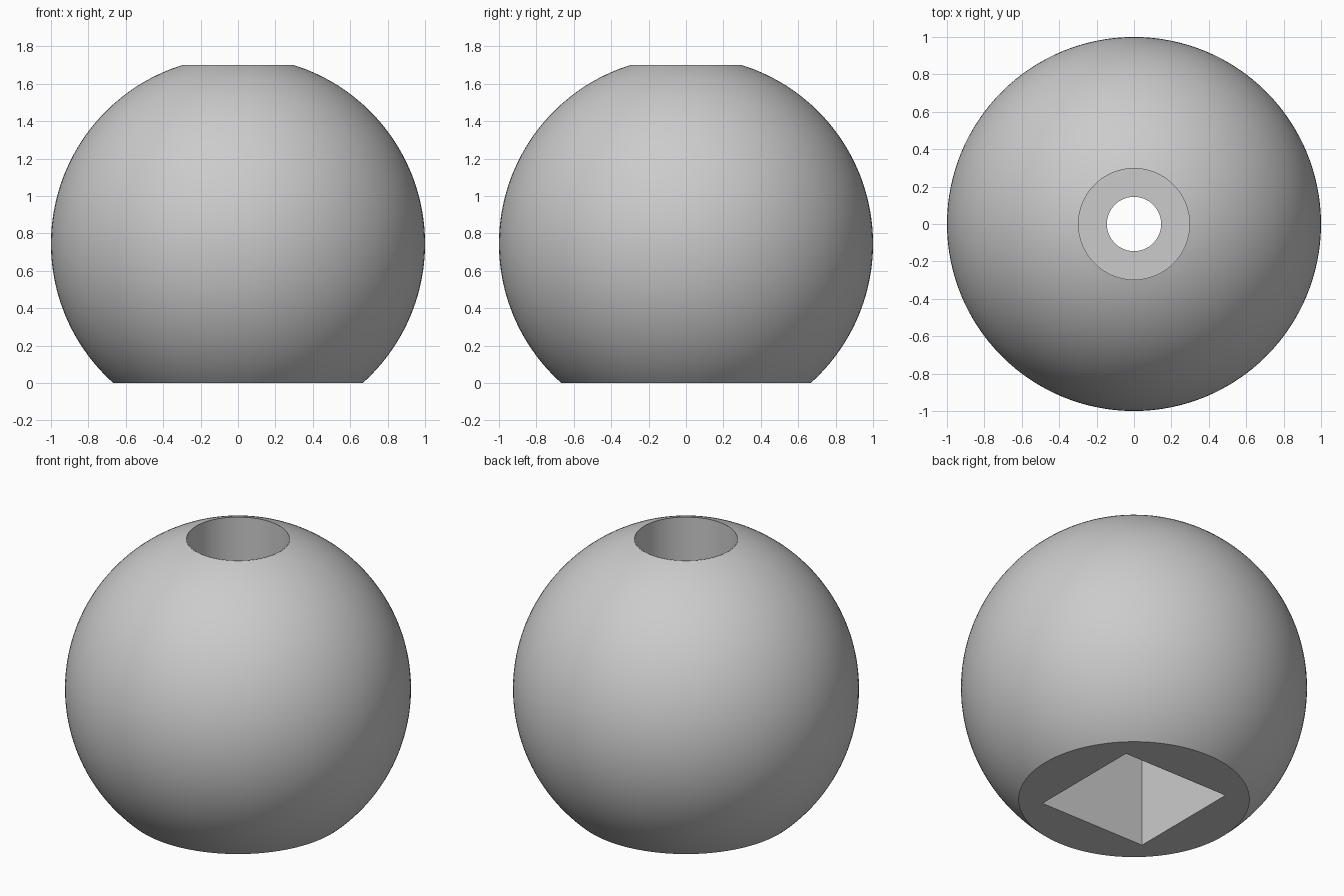
import bpy, bmesh, math
from mathutils import Vector

default = bpy.data.objects.get("Cube")
if default:
    bpy.data.objects.remove(default)

CENTRE = 0.745      # height of the ball centre, ball radius is 1
TOP = 1.70          # height of the flat top
LEDGE = 1.0         # floor of the wide round hole
POCKET_TOP = 0.75   # roof of the square pocket
BORE, COUNTERBORE, POCKET = 0.145, 0.30, 0.75
SEGMENTS, ARC_STEPS = 128, 64

grey = bpy.data.materials.new("light grey")
grey.use_nodes = True
colour = (0.6, 0.6, 0.6, 1)
grey.diffuse_color = colour
grey.node_tree.nodes["Principled BSDF"].inputs["Base Color"].default_value = colour


def add_object(name, bm):
    mesh = bpy.data.meshes.new(name)
    bm.to_mesh(mesh)
    bm.free()
    mesh.materials.append(grey)
    obj = bpy.data.objects.new(name, mesh)
    bpy.context.collection.objects.link(obj)
    return obj


# Cross-section: bore, flat base, ball arc, flat top, counterbore, ledge
low = math.asin(-CENTRE)
high = math.asin(TOP - CENTRE)
profile = [(BORE, 0)]
for i in range(ARC_STEPS + 1):
    a = low + (high - low) * i / ARC_STEPS
    profile.append((math.cos(a), CENTRE + math.sin(a)))
profile += [(COUNTERBORE, TOP), (COUNTERBORE, LEDGE), (BORE, LEDGE)]

# Ball with a stepped round hole, turned around the vertical axis
bm = bmesh.new()
points = [bm.verts.new((r, 0, z)) for r, z in profile]
edges = [bm.edges.new((p, points[(i + 1) % len(points)])) for i, p in enumerate(points)]
bmesh.ops.spin(bm, geom=points + edges, cent=(0, 0, 0), axis=(0, 0, 1),
               angle=math.tau, steps=SEGMENTS, use_merge=True)
bmesh.ops.remove_doubles(bm, verts=bm.verts, dist=0.0005)
bmesh.ops.recalc_face_normals(bm, faces=bm.faces)
ball = add_object("ball", bm)

# Square pocket cut up from the base
bm = bmesh.new()
bmesh.ops.create_cube(bm, size=1)
bmesh.ops.scale(bm, verts=bm.verts, vec=(POCKET, POCKET, POCKET_TOP + 0.1))
bmesh.ops.translate(bm, verts=bm.verts, vec=Vector((0, 0, (POCKET_TOP - 0.1) / 2)))
cutter = add_object("pocket_cutter", bm)
cutter.hide_render = True

cut = ball.modifiers.new("square pocket", 'BOOLEAN')
cut.operation = 'DIFFERENCE'
cut.solver = 'EXACT'
cut.object = cutter

bpy.ops.object.select_all(action='DESELECT')
ball.select_set(True)
bpy.context.view_layer.objects.active = ball
bpy.ops.object.modifier_apply(modifier=cut.name)
bpy.data.objects.remove(cutter)
bpy.ops.object.shade_smooth_by_angle(angle=math.radians(30))
